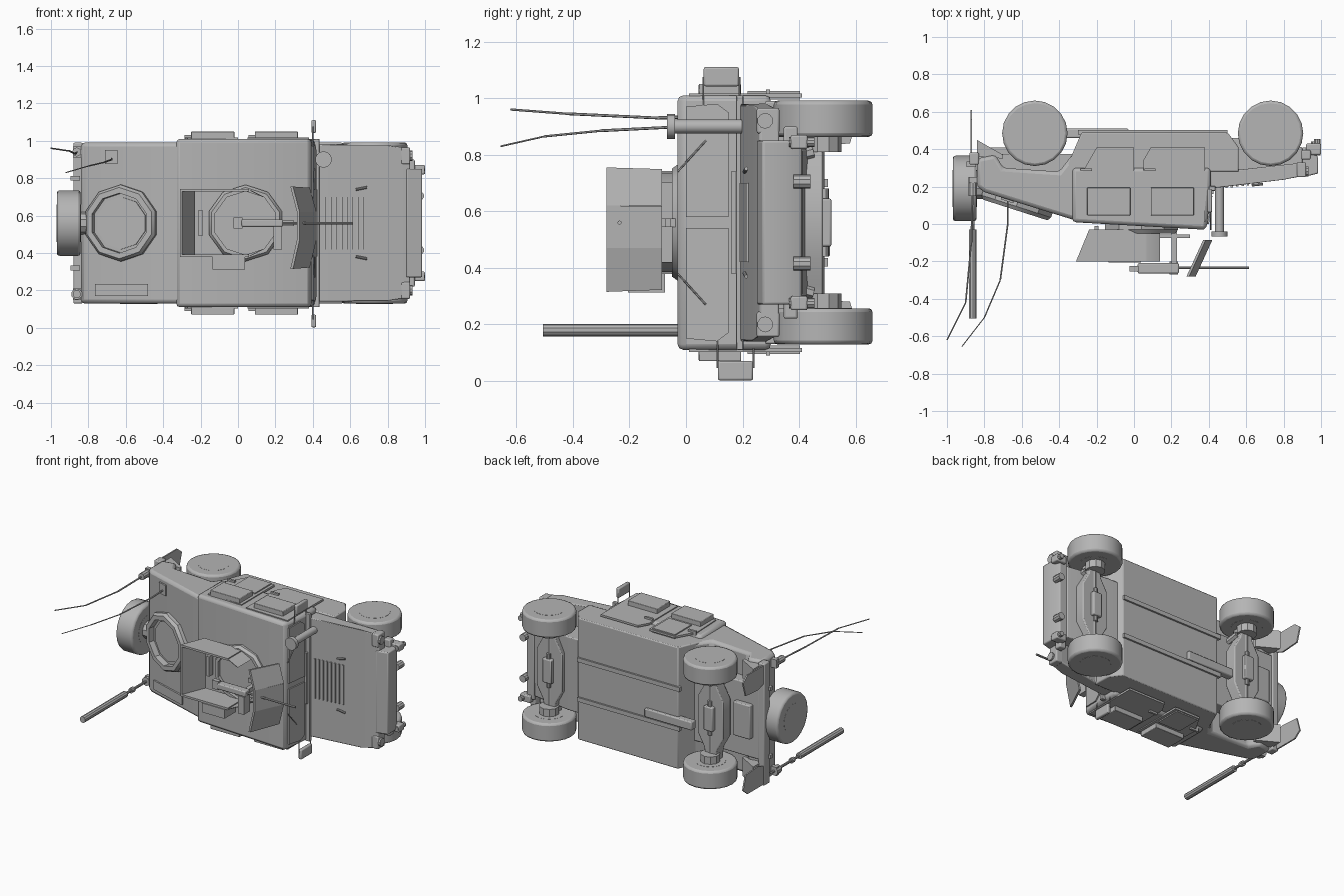
import bpy, bmesh, math
from mathutils import Vector

if "Cube" in bpy.data.objects:
    bpy.data.objects.remove(bpy.data.objects["Cube"], do_unlink=True)

paint = bpy.data.materials.new("plain_grey")
paint.use_nodes = True
GREY = (.46, .46, .46, 1)
paint.diffuse_color = GREY
paint.node_tree.nodes["Principled BSDF"].inputs["Base Color"].default_value = GREY

# The vehicle lies on its side: roof towards -y, nose towards +x.
# Parts are placed with depth measured from its centre plane, at height MID.
MID = .56
HALF, CAB_HALF = .43, .45
ROOF, BELT, SILL, BELLY = -.03, .19, .41, .49
TAIL, CAB_BACK, SCREEN, NOSE = -.84, -.33, .41, .92
AXLES = {"rear": -.53, "front": .73}
AXLE_Y, TRACK, TYRE = .485, .367, .175
SOFT = .007
X, Y, Z = Vector((1, 0, 0)), Vector((0, 1, 0)), Vector((0, 0, 1))
parts = []


def finish(name, bm, bevel=0):
    bmesh.ops.recalc_face_normals(bm, faces=bm.faces)
    bmesh.ops.translate(bm, verts=bm.verts, vec=Z * MID)
    mesh = bpy.data.meshes.new(name)
    bm.to_mesh(mesh)
    bm.free()
    ob = bpy.data.objects.new(name, mesh)
    bpy.context.collection.objects.link(ob)
    mesh.materials.append(paint)
    if bevel:
        mod = ob.modifiers.new("bevel", "BEVEL")
        mod.width, mod.segments = bevel, 2
        mod.limit_method, mod.angle_limit = "ANGLE", math.radians(35)
    parts.append(ob)


def slab(name, points, sweep, bevel=0, reshape=None):
    """Polygon swept along a vector, optionally reshaped."""
    bm = bmesh.new()
    near = [bm.verts.new(p) for p in points]
    far = [bm.verts.new(Vector(p) + Vector(sweep)) for p in points]
    bm.faces.new(near)
    bm.faces.new(far[::-1])
    for i in range(len(near)):
        bm.faces.new((near[i - 1], far[i - 1], far[i], near[i]))
    if reshape:
        for v in bm.verts:
            reshape(v.co)
    finish(name, bm, bevel)


def section(name, outline, half, bevel=0, reshape=None, depth=0):
    """Side outline swept equally to both sides of a depth."""
    slab(name, [(x, y, depth - half) for x, y in outline], Z * half * 2, bevel, reshape)


def block(name, centre, size, bevel=0):
    (x, y, z), (w, h, d) = centre, size
    corners = [(x + i * w / 2, y + j * h / 2) for i, j in ((-1, -1), (1, -1), (1, 1), (-1, 1))]
    section(name, corners, d / 2, bevel, depth=z)


def rod(name, centre, axis, length, radius, sides=10, bevel=0):
    bm = bmesh.new()
    bmesh.ops.create_cone(bm, cap_ends=True, segments=sides, radius1=radius, radius2=radius, depth=length)
    bm.transform(Vector(axis).to_track_quat("Z", "Y").to_matrix().to_4x4())
    bmesh.ops.translate(bm, verts=bm.verts, vec=Vector(centre))
    finish(name, bm, bevel)


def link(name, start, end, radius, sides=6):
    start, end = Vector(start), Vector(end)
    rod(name, (start + end) / 2, end - start, (end - start).length, radius, sides)


def ring(name, centre, axis, outer, inner, height, sides=10):
    """Flat ring with a chamfered outer rim."""
    bm = bmesh.new()
    turn = Vector(axis).to_track_quat("Z", "Y")
    profile = [(inner, 0), (outer, 0), (outer, height * .6), (outer * .93, height), (inner, height)]
    loops = []
    for i in range(sides):
        a = (i + .5) * math.tau / sides
        loops.append([bm.verts.new(Vector(centre) + turn @ Vector((r * math.cos(a), r * math.sin(a), h)))
                      for r, h in profile])
    for i in range(sides):
        for k in range(len(profile)):
            bm.faces.new((loops[i - 1][k - 1], loops[i - 1][k], loops[i][k], loops[i][k - 1]))
    finish(name, bm)


def wheel(name, centre, axis):
    rod(name + "_tyre", centre, axis, .128, TYRE, 20, bevel=SOFT * 2)
    rod(name + "_hub", centre, axis, .13, .1, 20)


def tail_slope(x):
    return .02 + (CAB_BACK - x) * .32


def bonnet_slope(x):
    return BELT + (x - SCREEN) * .12


def narrow_nose(co):
    if co.x > NOSE - .1:
        co.z *= .95


# Hull: cab, sloping rear body with wheel wells, lower tub, chassis and bonnet
section("cab", [(CAB_BACK, .01), (.37, ROOF), (.39, ROOF + .01), (SCREEN, BELT), (SCREEN, .3), (CAB_BACK, .3)],
        CAB_HALF, .02)
section("rear_body", [(-.3, .015), (-.8, tail_slope(-.8)), (TAIL, .2), (TAIL, .35), (-.74, .37), (-.7, .3),
                      (-.4, .28), (-.3, SILL), (0, SILL)], HALF, .02)
section("lower_tub", [(-.37, .28), (.56, .28), (.56, SILL), (.5, BELLY), (-.28, BELLY)], HALF, SOFT)
block("rear_chassis", (-.57, .31, 0), (.54, .13, .52), SOFT)
block("rear_tank", (-.72, .38, 0), (.13, .06, .24), SOFT)
section("nose_chassis", [(SCREEN, .23), (.9, .27), (.9, SILL), (.6, .46), (SCREEN, .46)], .26, SOFT)
section("bonnet", [(SCREEN, BELT), (.8, bonnet_slope(.8)), (NOSE, .26), (NOSE, .33), (.56, .29), (.53, SILL),
                   (SCREEN, SILL)], HALF - .01, SOFT, narrow_nose)
for i in range(8):
    x = .465 + i * .029
    block("bonnet_louver", (x, bonnet_slope(x), 0), (.012, .015, .28))
block("cowl_bar", (.418, BELT, 0), (.035, .025, CAB_HALF * 2), SOFT / 2)
block("cowl_vent", (SCREEN, .175, 0), (.03, .03, .36))

# Roof gear: turret ring, armour walls, gun shield and gun
TURRET_X, TURRET_HALF, TURRET_TOP = .04, .175, -.2
ring("turret_ring", (TURRET_X, 0, 0), -Y, .205, .17, .05)
rod("turret_floor", (TURRET_X, 0, 0), Y, .05, .18)
for depth in (-TURRET_HALF, TURRET_HALF):
    section("turret_wall", [(-.24, ROOF), (-.31, TURRET_TOP), (.06, TURRET_TOP), (.06, ROOF)], SOFT, depth=depth)
    slab("turret_wing", [(.06, ROOF, depth), (.06, TURRET_TOP, depth), (.13, TURRET_TOP, depth * .8),
                         (.13, ROOF, depth * .8)], X * .01)
slab("turret_back", [(-.24, ROOF, -TURRET_HALF), (-.31, TURRET_TOP, -TURRET_HALF),
                     (-.31, TURRET_TOP, TURRET_HALF), (-.24, ROOF, TURRET_HALF)], X * .01)
block("turret_rail", (-.2, ROOF, 0), (.02, .04, .14))
block("turret_side_box", (-.05, -.14, -.215), (.175, .13, .065))
for name, inner, outer in (("middle", -.09, .06), ("upper", .06, .195), ("lower", -.09, -.245)):
    # the two wings of the shield are swept back
    back = 0 if name == "middle" else .035
    slab("gun_shield_" + name, [(.315, -.282, inner), (.405, -.085, inner), (.405 - back, -.085, outer * .97),
                                (.315 - back, -.282, outer)], X * .014)
block("gun_receiver", (.13, -.237, 0), (.22, .055, .04), SOFT)
block("gun_grip", (0, -.24, 0), (.05, .03, .06))
rod("gun_barrel", (.42, -.235, 0), X, .39, SOFT)
block("gun_post", (.215, -.12, 0), (.03, .2, .03))
block("gun_arm", (.215, -.065, 0), (.17, .02, .03))
block("ammo_box", (.212, -.235, -.08), (.045, .07, .125))

# Fittings on the tail slope
outward = Vector((-.32, -1, 0)).normalized()
hatch = Vector((-.62, tail_slope(-.62) + .01, 0))
ring("rear_hatch_ring", hatch, outward, .205, .16, .05)
rod("rear_hatch_lid", hatch, outward, .03, .14)
for name, back, length, depth, width in (("slope_panel", -.765, .285, -.39, .065),
                                         ("antenna_plate", -.71, .065, .315, .075)):
    slab(name, [(x, tail_slope(x) - .01, depth) for x in (back, back + length)]
         + [(x, tail_slope(x) - .01, depth + width) for x in (back + length, back)], Y * .02)

# Parts repeated on both sides
for side, s in (("left", 1), ("right", -1)):
    # Doors and thick windows
    door = CAB_HALF * s
    section(side + "_rear_door", [(-.27, .05), (-.28, .27), (-.2, SILL), (0, SILL), (0, .04)], SOFT, depth=door)
    section(side + "_front_door", [(.05, .02), (.05, .34), (.09, SILL), (.38, SILL), (.38, .01)], SOFT, depth=door)
    block(side + "_door_panel", (-.107, .31, door), (.175, .185, .03))
    for x in (-.135, .205):
        block(side + "_window", (x, .12, door + s * .015), (.23, .15, .05), SOFT / 2)
        block(side + "_door_handle", (x - .12, .29, door), (.06, .015, .04))

    # Windscreen pane and wiper
    pane = [(0, .02), (0, .41), (.11, .42), (.15, .39), (.15, .02)]
    slab(side + "_windscreen", [(.392 + y * .12, y, s * d) for y, d in pane], X * .009)
    link(side + "_wiper", (SCREEN, .07, s * .29), (SCREEN, ROOF, s * .18), SOFT / 2)

    # Wheels and suspension
    for place, x in AXLES.items():
        wheel(side + "_" + place + "_wheel", Vector((x, AXLE_Y, s * TRACK)), Z)
        rod(side + "_knuckle", (x, AXLE_Y, s * .285), Z, .07, .065)
        link(side + "_shock", (x + .07, .27, s * .2), (x + .05, .45, s * .25), .02)

    # Nose and tail fittings
    rod(side + "_headlight", (.9, .28, s * .36), X, .065, .028)
    block(side + "_front_guard", (.895, .29, s * .36), (.05, .08, .09), SOFT)
    block(side + "_tow_mount", (.96, .4, s * .285), (.08, .06, .05), SOFT)
    rod(side + "_shackle", (.98, SILL, s * .285), Y, .09, .018)
    rod(side + "_tow_pin", (.97, SILL, s * .145), Y, .06, .025)
    rod(side + "_bonnet_latch", (.66, .21, s * .185), (1, .1, s * .2), .06, SOFT)
    block(side + "_rear_hook", (TAIL - .03, .32, s * .24), (.05, .03, .025))
    flap = [(.36, .3), (.36, .42), (.56, .42), (.61, .38), (.58, .28), (.44, .27)]
    slab(side + "_mud_flap", [(TAIL - .035, y, s * d) for y, d in flap], X * .01)
    section(side + "_flap_arm", [(TAIL, .36), (-.7, .35), (-.7, .37), (TAIL, .45)], .065, depth=s * .345)
    block(side + "_belly_rail", (.1, BELLY, s * .14), (.8, .025, .03))

    # Mirror on two arms, staggered along the door line
    mirror_y = .125 if s > 0 else .175
    reach = s * .52 - .004
    block(side + "_mirror", (.405, mirror_y, reach), (.025, .125, .068), SOFT)
    for y in (mirror_y - .064, mirror_y + .064):
        rod(side + "_mirror_arm", (.4, y, s * CAB_HALF), Z, .13, SOFT / 2)

# Axles with tapered suspension beams
for place, x in AXLES.items():
    taper = [(.035, -.33), (.05, -.22), (.1, -.13), (.1, .13), (.05, .22), (.035, .33)]
    edges = [(x + w, d) for w, d in taper] + [(x - w, d) for w, d in taper[::-1]]
    slab(place + "_axle_beam", [(px, .4, d) for px, d in edges], Y * .085, SOFT)
    rod(place + "_axle", (x, AXLE_Y - .02, 0), Z, TRACK * 2, .025)
    block(place + "_differential", (x, .477, 0), (.07, .075, .17), SOFT)
    rod(place + "_drive_pin", (x, BELLY, 0), Z, .24, .015)
block("belly_tank", (-.215, AXLE_Y, -.09), (.37, .05, .06), SOFT)

# Bumpers and grille
section("front_bumper", [(.9, .25), (.985, .27), (.985, .35), (.96, SILL), (.9, SILL)], .29, SOFT)
block("bumper_bar", (NOSE, .37, 0), (.05, .05, .68), SOFT)
block("rear_bumper", (TAIL - .015, .35, 0), (.05, .065, HALF * 2), SOFT)

# Spare wheel on the tail
spare = Vector((-.905, BELT, 0))
wheel("spare", spare, X)
rod("spare_carrier", spare + X * .06, X, .1, .06)

# Air intake pipe with cap
rod("intake_pipe", (.457, .08, .34), Y, .26, .025, 14)
rod("intake_cap", (.457, -.053, .34), Y, .027, .044, 14)

# Mast and whip antennas at the tail corners
MAST_X, MAST_Z = -.862, -.38
rod("mast_tube", (MAST_X, -.268, MAST_Z), Y, .475, .022)
rod("mast_stem", (MAST_X, .12, MAST_Z), Y, .32, .009)
rod("mast_joint", (MAST_X, .045, MAST_Z), Y, .03, .018)
rod("mast_base", (MAST_X, .225, MAST_Z), Y, .05, .03)
rod("antenna_base", (MAST_X, .2, -MAST_Z), Y, .1, .024)
for z in (MAST_Z, -MAST_Z):
    block("corner_bracket", (MAST_X + .01, .235, z), (.06, .03, .06))
whips = {"corner_antenna": [(MAST_X, .2, .38), (-.87, -.1, .37), (-.9, -.42, .385), (-1, -.62, .4)],
         "slope_antenna": [(-.675, .13, .345), (-.675, 0, .34), (-.715, -.3, .325), (-.8, -.5, .305),
                           (-.92, -.655, .27)]}
for name, bends in whips.items():
    for i in range(len(bends) - 1):
        link(name, bends[i], bends[i + 1], .006 - i * .001)

# Smooth the round parts, keep edges crisp
bpy.ops.object.select_all(action="DESELECT")
for ob in parts:
    ob.select_set(True)
bpy.context.view_layer.objects.active = parts[0]
bpy.ops.object.shade_smooth_by_angle(angle=math.radians(30))
